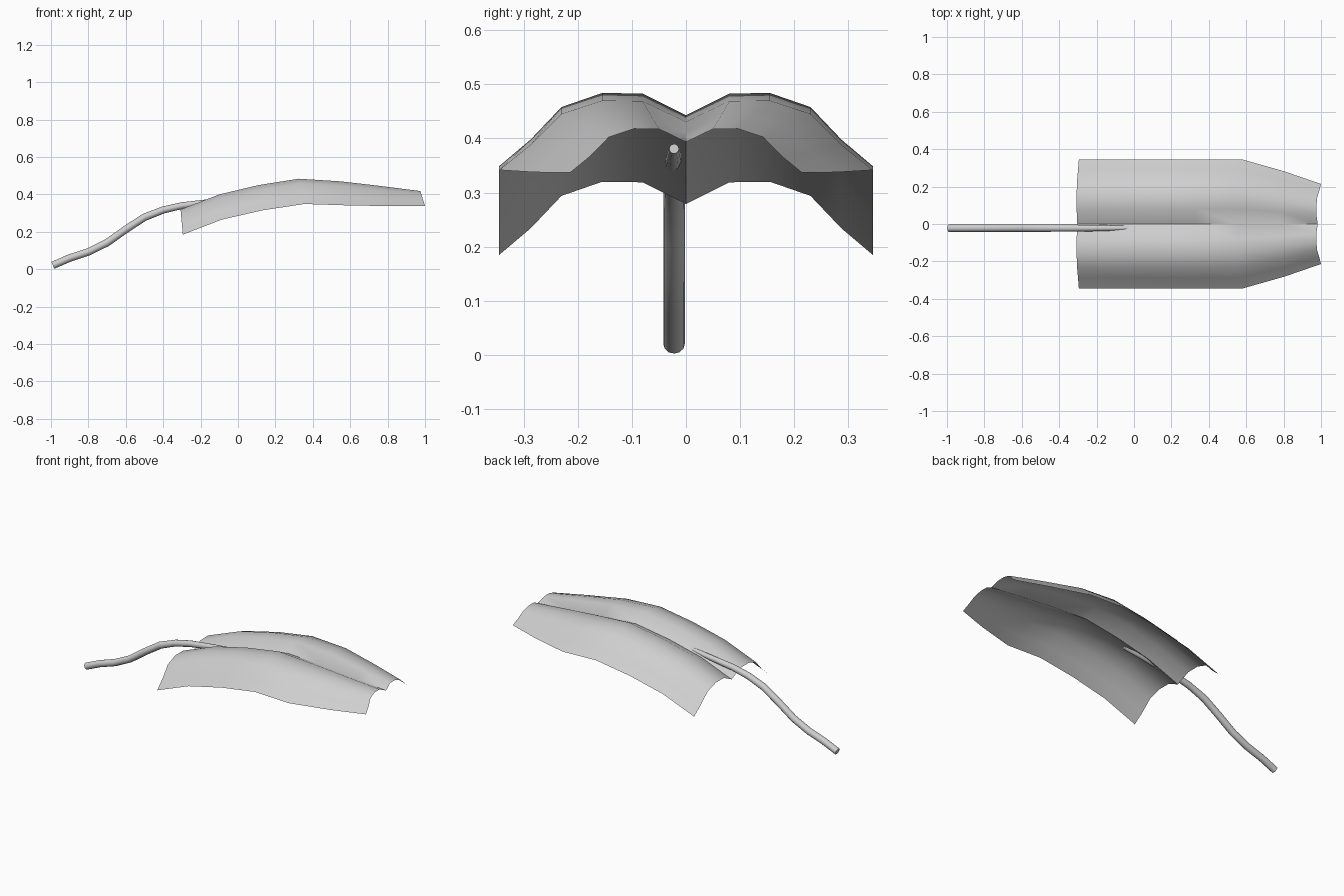
import bpy, bmesh, math
from mathutils import Vector

cube = bpy.data.objects.get("Cube")
if cube:
    bpy.data.objects.remove(cube, do_unlink=True)

# One plain grey for the whole plant
grey = bpy.data.materials.new("pale_grey")
grey.use_nodes = True
colour = (0.62, 0.62, 0.62, 1)
grey.diffuse_color = colour
grey.node_tree.nodes["Principled BSDF"].inputs["Base Color"].default_value = colour


def loft(name, rings, closed=False):
    """Skin a list of point rows; closed rows become a capped tube."""
    bm = bmesh.new()
    rows = [[bm.verts.new(p) for p in ring] for ring in rings]
    n = len(rows[0])
    for a, b in zip(rows, rows[1:]):
        for i in range(n if closed else n - 1):
            j = (i + 1) % n
            bm.faces.new((a[i], b[i], b[j], a[j]))
    if closed:
        bm.faces.new(rows[0])
        bm.faces.new(rows[-1][::-1])
        bmesh.ops.recalc_face_normals(bm, faces=bm.faces)
    mesh = bpy.data.meshes.new(name)
    bm.to_mesh(mesh)
    bm.free()
    obj = bpy.data.objects.new(name, mesh)
    obj.data.materials.append(grey)
    bpy.context.collection.objects.link(obj)
    bpy.ops.object.select_all(action="DESELECT")
    obj.select_set(True)
    bpy.context.view_layer.objects.active = obj
    bpy.ops.object.shade_smooth_by_angle(angle=math.radians(50))
    return obj


# Leaf blade: half cross-section as (side distance, drop below crest), mirrored
half = [(0, .041), (.08, .001), (.155, 0), (.23, .026), (.287, .086), (.345, .135)]
section = [(-y, d) for y, d in half[:0:-1]] + half

# Stations along the leaf: crest x, crest z, lean, width scale, depth scale
stations = [(-.307, .32, .012, 1, 1), (-.1, .4, .012, 1, 1),
            (.11, .45, .02, 1, 1), (.325, .484, .03, 1, 1),
            (.55, .47, .03, 1, .95), (.78, .443, .03, .81, .78),
            (.975, .418, .025, .62, .6)]
loft("leaf_blade", [
    [(x + lean * d / .135, -y * w, z - d * h) for y, d in section]
    for x, z, lean, w, h in stations])

# Stem: path as (x, z, radius), sinking through the leaf's central valley
path = [(-.99, .021, .02), (-.9, .06, .02), (-.8, .093, .02), (-.7, .142, .02),
        (-.6, .213, .02), (-.5, .278, .02), (-.4, .317, .019), (-.3, .34, .018),
        (-.17, .357, .016), (-.06, .372, .013), (.05, .381, .009)]
points = [Vector((x, -.022, z)) for x, z, r in path]
side = Vector((0, 1, 0))
SIDES = 12
rings = []
for i, p in enumerate(points):
    along = (points[min(i + 1, len(points) - 1)] - points[max(i - 1, 0)]).normalized()
    up = along.cross(side)
    rings.append([p + path[i][2] * (side * math.cos(a) + up * math.sin(a))
                  for a in (math.tau * k / SIDES for k in range(SIDES))])
loft("stem", rings, closed=True)
